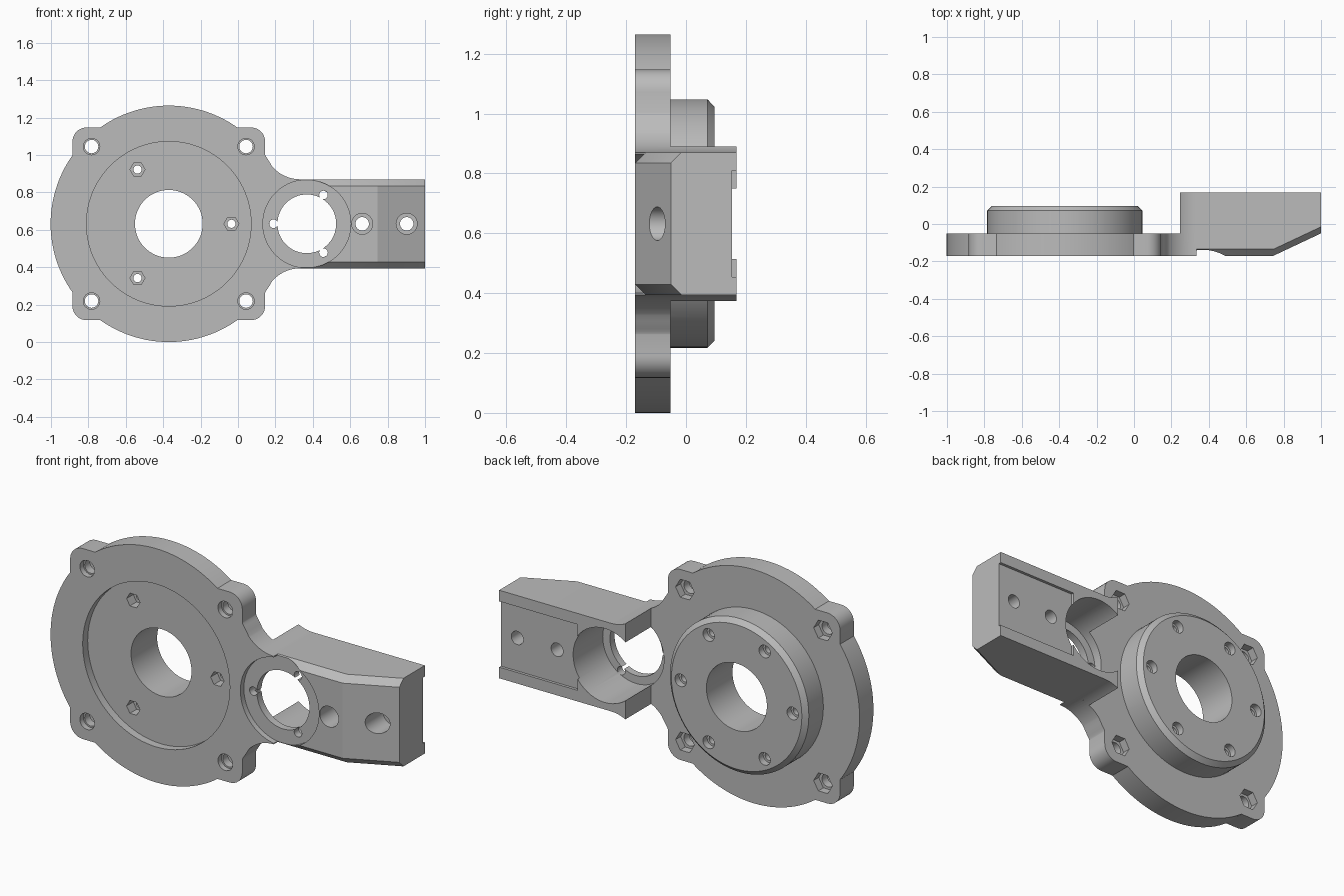
import bpy, bmesh, math

old = bpy.data.objects.get("Cube")
if old:
    bpy.data.objects.remove(old, do_unlink=True)

CZ = 0.632              # height of the shared centre line
DISC_X, RING_X = -0.37, 0.368
FRONT, BACK, ARM_BACK = -0.17, -0.052, 0.168
ARM_HALF = 0.238

grey = bpy.data.materials.new("plain grey")
grey.use_nodes = True
grey.diffuse_color = (0.5, 0.5, 0.5, 1)
grey.node_tree.nodes["Principled BSDF"].inputs["Base Color"].default_value = (0.5, 0.5, 0.5, 1)


def loft(name, sections):
    """Solid through a list of matching 3D cross-sections."""
    bm = bmesh.new()
    rings = [[bm.verts.new(p) for p in s] for s in sections]
    n = len(rings[0])
    for a, b in zip(rings, rings[1:]):
        for i in range(n):
            j = (i + 1) % n
            bm.faces.new((a[i], a[j], b[j], b[i]))
    bm.faces.new(rings[0])
    bm.faces.new(rings[-1])
    bmesh.ops.recalc_face_normals(bm, faces=bm.faces)
    mesh = bpy.data.meshes.new(name)
    bm.to_mesh(mesh)
    bm.free()
    mesh.materials.append(grey)
    ob = bpy.data.objects.new(name, mesh)
    bpy.context.scene.collection.objects.link(ob)
    return ob


def prism(name, pts, y0, y1):
    """Outline in x and z (z from the centre line), extruded along y."""
    return loft(name, [[(x, y, CZ + z) for x, z in pts] for y in (y0, y1)])


def circle(x, z, r, n):
    return [(x + r * math.cos(math.tau * i / n), z + r * math.sin(math.tau * i / n)) for i in range(n)]


def combine(target, other, operation):
    mod = target.modifiers.new("combine", "BOOLEAN")
    mod.operation, mod.solver, mod.object = operation, "EXACT", other
    deps = bpy.context.evaluated_depsgraph_get()
    mesh = bpy.data.meshes.new_from_object(target.evaluated_get(deps))
    target.modifiers.clear()
    target.data = mesh
    bpy.data.objects.remove(other, do_unlink=True)


def add(part):
    combine(body, part, "UNION")


def bore(x, z, r, y0, y1, n=32):
    combine(body, prism("bore", circle(x, z, r, n), y0, y1), "DIFFERENCE")


# Round flange with four rounded corner lugs
body = prism("motor_bracket", circle(DISC_X, 0, 0.632, 128), FRONT, BACK)
half, rad = 0.515, 0.075
lugs = []
for q, (sx, sz) in enumerate(((1, 1), (-1, 1), (-1, -1), (1, -1))):
    for k in range(9):
        a = math.radians(90 * q + 90 * k / 8)
        lugs.append((DISC_X + sx * (half - rad) + rad * math.cos(a),
                     sz * (half - rad) + rad * math.sin(a)))
add(prism("lugs", lugs, FRONT, BACK))


# Neck and horns share one concave flare
def flare(x_start, steps=20):
    r, xc = 0.2, 0.333
    start = math.acos((xc - x_start) / r)
    top = []
    for i in range(steps + 1):
        a = start + (math.pi / 2 - start) * i / steps
        top.append((xc - r * math.cos(a), ARM_HALF + r - r * math.sin(a)))
    return top


def mirrored(top):
    return top + [(x, -z) for x, z in reversed(top)]


curve = flare(0.138)
add(prism("neck", mirrored([(0, curve[0][1])] + curve), FRONT, BACK))
add(prism("horns", mirrored(flare(0.245)), BACK - 0.03, ARM_BACK))

# Arm with chamfered front edges and sloping tip
ch = 0.035
sections = []
for x, y in ((0.31, FRONT), (0.745, FRONT), (1.0, -0.05)):
    side = [(y, ARM_HALF - ch), (y + ch, ARM_HALF), (ARM_BACK, ARM_HALF)]
    sections.append([(x, b, CZ + c) for b, c in mirrored(side)])
add(loft("arm", sections))

# Raised boss on the back with a chamfered rim
rims = ((BACK - 0.03, 0.415), (0.072, 0.415), (0.096, 0.39))
add(loft("boss", [[(x, y, CZ + z) for x, z in circle(DISC_X, 0, r, 96)] for y, r in rims]))

# Main bore and shallow front recess
bore(DISC_X, 0, 0.44, -0.3, -0.127, 96)
bore(DISC_X, 0, 0.181, -0.3, 0.3, 64)

# Bearing seat: front recess, lip and deep back pocket
bore(RING_X, 0, 0.235, -0.3, -0.14, 80)
bore(RING_X, 0, 0.157, -0.3, 0.0, 64)
bore(RING_X, 0, 0.2, -0.10, 0.3, 80)
for deg in (60, 180, 300):
    a = math.radians(deg)
    bore(RING_X + 0.178 * math.cos(a), 0.178 * math.sin(a), 0.023, -0.3, -0.09, 20)

# Lug bolt holes with hexagonal nut pockets behind
for sx in (-1, 1):
    for sz in (-1, 1):
        x, z = DISC_X + sx * 0.413, sz * 0.413
        bore(x, z, 0.036, -0.3, 0.3)
        bore(x, z, 0.044, -0.3, -0.14)
        bore(x, z, 0.056, -0.095, 0.3, 6)

# Boss screws: six from the back, every other one with a nut pocket in front
for k in range(6):
    a = math.tau * k / 6
    x, z = DISC_X + 0.335 * math.cos(a), 0.335 * math.sin(a)
    bore(x, z, 0.022, -0.3 if k % 2 == 0 else -0.06, 0.3, 24)
    bore(x, z, 0.034, 0.06, 0.3, 24)
    if k % 2 == 0:
        bore(x, z, 0.04, -0.3, -0.07, 6)

# Arm mounting holes and back channel
for x in (0.664, 0.902):
    bore(x, 0, 0.036, -0.3, 0.3)
    bore(x, 0, 0.056, -0.3, 0.03)
channel = prism("channel", mirrored([(0.53, 0.178), (1.1, 0.178)]), 0.153, 0.3)
combine(body, channel, "DIFFERENCE")

# Smooth curved walls, crisp edges
bpy.ops.object.select_all(action="DESELECT")
body.select_set(True)
bpy.context.view_layer.objects.active = body
bpy.ops.object.shade_smooth_by_angle(angle=math.radians(25))
